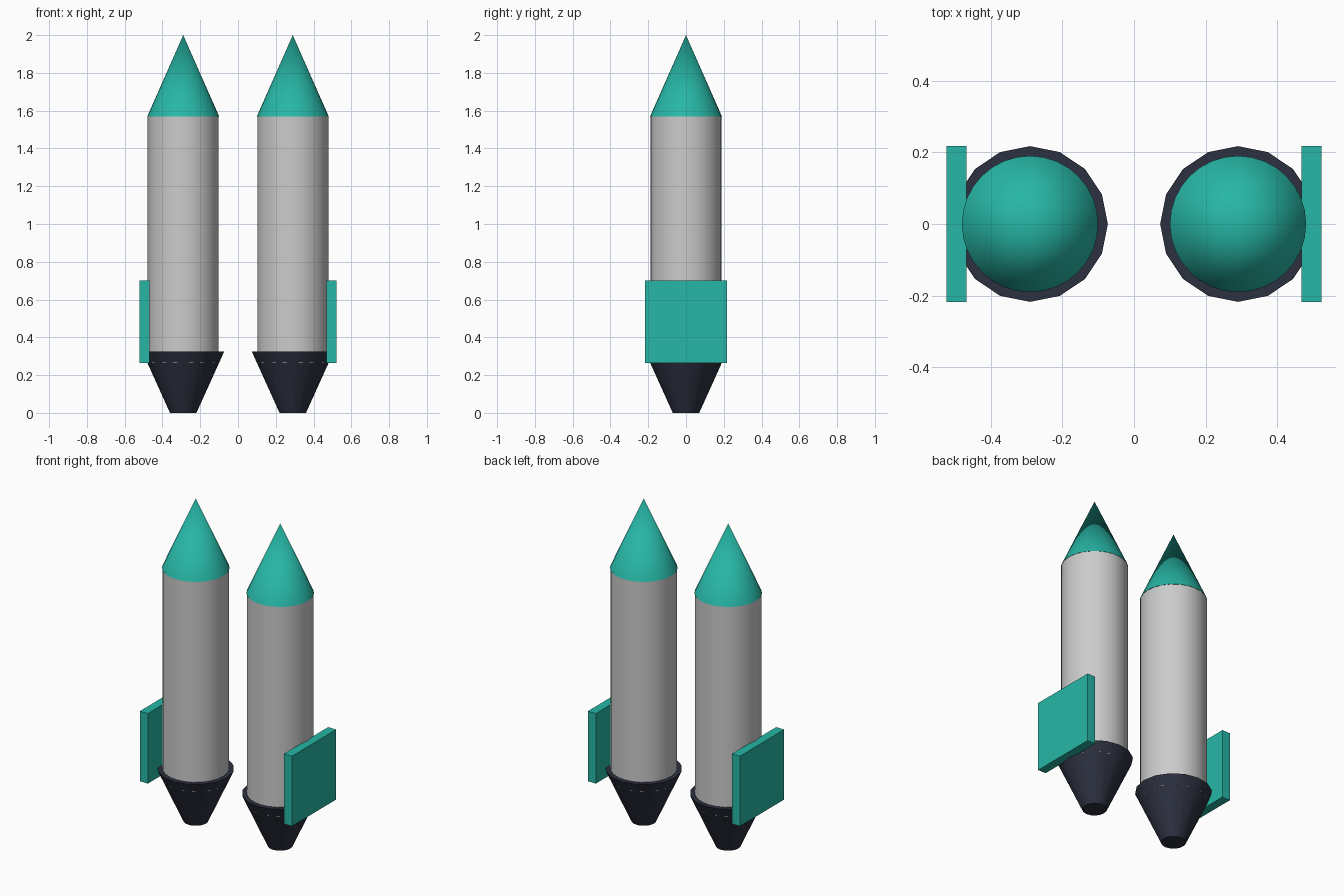
import bpy

if "Cube" in bpy.data.objects:
    bpy.data.objects.remove(bpy.data.objects["Cube"])

RX = 0.29  # distance of each rocket tube from the centre


def material(name, rgb):
    m = bpy.data.materials.new(name)
    m.diffuse_color = (*rgb, 1)
    m.use_nodes = True
    m.node_tree.nodes["Principled BSDF"].inputs["Base Color"].default_value = m.diffuse_color
    return m


teal = material("teal", (0.02, 0.47, 0.38))
dark = material("dark", (0.025, 0.03, 0.05))


def cone(name, x, z0, z1, r0, r1, sides, mat=None):
    """Smooth-sided cone or cylinder between two heights."""
    bpy.ops.mesh.primitive_cone_add(vertices=sides, radius1=r0, radius2=r1,
                                    depth=z1 - z0, location=(x, 0, (z0 + z1) / 2))
    ob = bpy.context.object
    ob.name = name
    if mat:
        ob.data.materials.append(mat)
    bpy.ops.object.shade_smooth_by_angle()
    return ob


def box(name, loc, size, mat):
    bpy.ops.mesh.primitive_cube_add(size=1, location=loc)
    ob = bpy.context.object
    ob.name = name
    ob.scale = size
    bpy.ops.object.transform_apply(location=False, rotation=False, scale=True)
    ob.data.materials.append(mat)
    return ob


for side, s in (("left", -1), ("right", 1)):
    # tank body, pointed nose and flared nozzle
    cone(f"body_{side}", s * RX, 0.265, 1.57, 0.188, 0.188, 24)
    cone(f"nose_{side}", s * RX, 1.57, 2.0, 0.19, 0.0, 32, teal)
    cone(f"nozzle_{side}", s * RX, 0.0, 0.325, 0.07, 0.217, 16, dark)
    # flat outer fin
    box(f"fin_{side}", (s * 0.495, 0, 0.4825), (0.055, 0.434, 0.435), teal)
